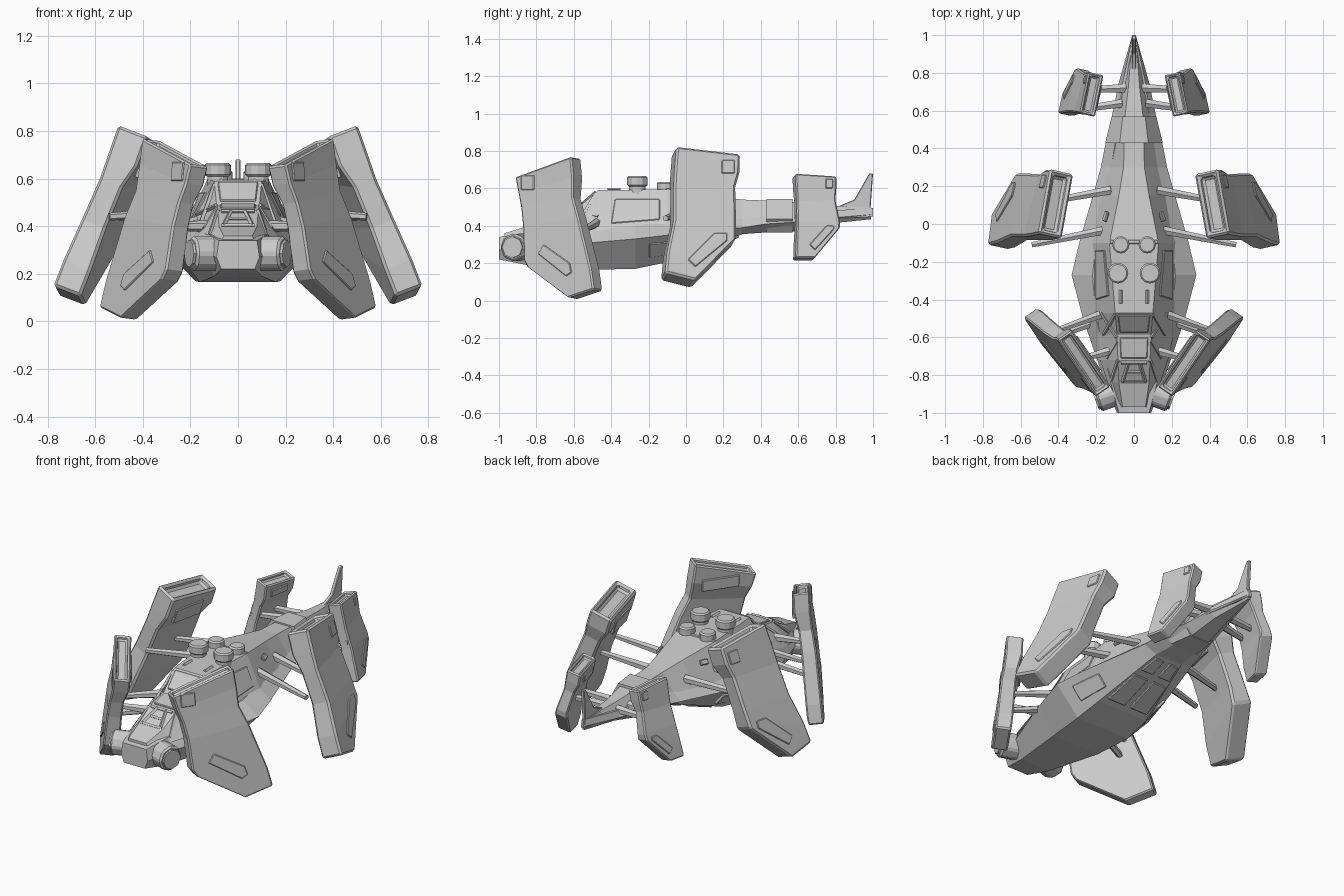
import bpy, bmesh
from mathutils import Vector, Matrix

V = Vector

def finish(name, bm, bevel=0, mirror=False):
    bmesh.ops.recalc_face_normals(bm, faces=bm.faces[:])
    me = bpy.data.meshes.new(name)
    bm.to_mesh(me)
    bm.free()
    ob = bpy.data.objects.new(name, me)
    bpy.context.collection.objects.link(ob)
    if bevel:
        b = ob.modifiers.new("bevel", 'BEVEL')
        b.width, b.segments, b.limit_method = bevel, 1, 'ANGLE'
        b.angle_limit = 0.6
    if mirror:
        m = ob.modifiers.new("mirror", 'MIRROR')
        m.use_mirror_merge = False
    return ob

def loft(name, rings, bevel=0, mirror=False, recess=None):
    bm = bmesh.new()
    vs = [[bm.verts.new(p) for p in r] for r in rings]
    n = len(vs[0])
    for a, b in zip(vs, vs[1:]):
        for i in range(n):
            bm.faces.new((a[i], a[(i + 1) % n], b[(i + 1) % n], b[i]))
    top, last = bm.faces.new(vs[0]), bm.faces.new(vs[-1])
    bmesh.ops.recalc_face_normals(bm, faces=bm.faces[:])
    if recess:
        bmesh.ops.inset_region(bm, faces=[top], thickness=recess, use_even_offset=True)
        bmesh.ops.inset_region(bm, faces=[top], thickness=recess * 0.4, depth=-recess * 1.6)
    return finish(name, bm, bevel, mirror)

def slab(name, pts, t=0.012, mirror=True, bevel=0.004):
    pts = [V(p) for p in pts]
    n = (pts[1] - pts[0]).cross(pts[2] - pts[0]).normalized() * t
    return loft(name, [[p - n for p in pts], [p + n for p in pts]], bevel, mirror)

def rod(name, a, b, r, segs=6, mirror=True, bevel=0.0, r2=None):
    a, b = V(a), V(b)
    bm = bmesh.new()
    m = Matrix.Translation((a + b) / 2) @ (b - a).to_track_quat('Z', 'Y').to_matrix().to_4x4()
    bmesh.ops.create_cone(bm, cap_ends=True, segments=segs, radius1=r, radius2=r2 or r,
                          depth=(b - a).length, matrix=m)
    return finish(name, bm, bevel, mirror)

# Lower hull: y, z bottom/middle/top, half widths bottom/middle/top
lower = [(-1.0, .22, .27, .34, .07, .09, .08), (-.85, .19, .29, .365, .10, .15, .12),
         (-.5, .165, .31, .38, .16, .27, .20), (-.27, .17, .33, .40, .18, .33, .22),
         (-.1, .205, .35, .42, .17, .29, .20), (.3, .355, .39, .44, .09, .175, .12),
         (.43, .365, .41, .46, .075, .15, .10), (.58, .37, .42, .465, .06, .115, .08),
         (.75, .41, .44, .475, .04, .08, .06), (.99, .435, .46, .50, .006, .012, .009)]
loft("lower_hull", [[(-a, y, zb), (a, y, zb), (b, y, zm), (c, y, zt), (-c, y, zt), (-b, y, zm)]
                    for y, zb, zm, zt, a, b, c in lower])

# Upper hull with stepped cockpit and tapering spine: y, z base/top, half widths
upper = [(-.97, .30, .36, .08, .06), (-.84, .34, .40, .14, .08), (-.72, .34, .465, .18, .085),
         (-.585, .34, .49, .21, .09), (-.47, .34, .59, .23, .10), (-.1, .36, .595, .24, .13),
         (.15, .38, .56, .19, .08), (.3, .39, .54, .155, .055), (.55, .42, .53, .11, .05),
         (.72, .43, .51, .08, .03), (.85, .44, .505, .045, .02), (1.0, .45, .495, .01, .006)]
loft("upper_hull", [[(-a, y, zb), (a, y, zb), (b, y, zt), (-b, y, zt)]
                    for y, zb, zt, a, b in upper])

# Tail collar and fin
loft("tail_collar", [[(-w, y, .435), (-w * .6, y, .365), (w * .6, y, .365), (w, y, .435),
                      (w * .5, y, .543), (-w * .5, y, .543)] for y, w in ((.43, .152), (.57, .118))])
slab("tail_fin", [(0, .78, .49), (0, .90, .54), (0, .98, .68), (0, 1.0, .68), (0, .985, .47)],
     .011, False)

# Cockpit windows, nose grille and side frames
def cross_panel(name, w1, y1, z1, w2, y2, z2, t=.009):
    slab(name, [(-w1, y1, z1), (w1, y1, z1), (w2, y2, z2), (-w2, y2, z2)], t, False)
cross_panel("windscreen", .075, -.57, .503, .085, -.48, .581)
cross_panel("front_window", .07, -.71, .467, .075, -.60, .487)
for z, y, w in ((.462, -.735, .07), (.43, -.785, .04), (.402, -.835, .07)):
    rod("grille_bar", (-w, y, z), (w, y, z), .009, 4, False)
rod("grille_brace", (.03, -.735, .464), (.06, -.835, .404), .009, 4)
for a, b in (((.10, -.48, .575), (.162, -.585, .40)), ((.173, -.47, .45), (.092, -.60, .487)),
             ((.088, -.62, .48), (.142, -.71, .39)), ((.085, -.72, .465), (.12, -.83, .36))):
    rod("cockpit_frame", a, b, .01, 4)

# Hull side plates, roof ribs and spine bulges
slab("side_hatch", [(.196, -.40, .41), (.20, -.14, .43), (.154, -.14, .54), (.131, -.38, .54)], .009)
slab("side_vent", [(.165, .02, .51), (.15, .07, .515), (.135, .06, .54), (.15, .01, .535)], .008)
rod("roof_rib", (.07, -.42, .594), (.07, -.35, .594), .009, 4)
slab("roof_seam", [(-.13, -.105, .595), (.13, -.105, .595), (.127, -.085, .592), (-.127, -.085, .592)],
     .006, False)

# Roof drums
for x, y, r, top in ((.07, -.11, .046, .635), (.085, -.26, .055, .665)):
    rod("roof_drum", (x, y, top - .055), (x, y, top), r, 12, bevel=.008)
    rod("roof_drum_base", (x, y, .57), (x, y, top - .04), r * .8, 12)

# Belly hatches
slab("belly_rear_hatch", [(.02, -.06, .22), (.14, -.06, .22), (.115, .14, .296), (.02, .14, .296)], .012)
slab("belly_tail_hatch", [(.02, .18, .311), (.10, .18, .311), (.08, .28, .348), (.02, .28, .348)], .012)
slab("belly_side_hatch", [(.21, -.20, .235), (.275, -.20, .31), (.235, -.02, .325), (.18, -.02, .26)], .012)

# Nose drums
rod("nose_drum", (.07, -.88, .285), (.195, -.925, .285), .076, 8, bevel=.01)
rod("nose_drum_cap", (.19, -.923, .285), (.206, -.929, .285), .058, 8)

# Engine pods: rows are y, z of front and back edge from top to bottom; bend gives outward reach by z
def pod(name, rows, bend, k, hatch, panel, inner):
    def reach(z):
        for (z1, f1), (z2, f2) in zip(bend, bend[1:]):
            if z >= z2 or (z2, f2) == bend[-1]:
                return f1 + (f2 - f1) * (z - z1) / (z2 - z1)
    slope = (bend[-1][1] - bend[0][1]) / (bend[0][0] - bend[-1][0])
    n = V((1, -k, slope)).normalized()
    P = lambda y, z: V((reach(z) + k * y, y, z))
    rings = []
    for yf, zf, yb, zb, t in rows:
        F, B = P(yf, zf), P(yb, zb)
        rings.append([F, B, B - n * t, F - n * t])
    loft(name, rings, .014, True, rows[0][4] * .17)
    y1, y2, z1, z2 = hatch
    slab(name + "_hatch", [P(y1, z1), P(y2, z1), P(y2, z2), P(y1, z2)], .006)
    slab(name + "_panel", [P(y, z) for y, z in panel], .006)
    y1, y2, z1, z2 = inner
    slab(name + "_inner_panel", [P(y, z) - n * rows[0][4] for y, z in
                                 ((y1, z1), (y2, z1), (y2, z2), (y1, z2))], .009)

pod("front_pod",
    [(-.915, .66, -.615, .77, .095), (-.90, .58, -.605, .66, .095), (-.885, .50, -.605, .55, .08),
     (-.875, .40, -.575, .44, .085), (-.87, .22, -.51, .17, .09), (-.85, .18, -.50, .10, .09),
     (-.63, .015, -.495, .06, .085)],
    [(.77, .835), (.60, .845), (.45, .88), (.03, .935)], .7,
    (-.88, -.81, .59, .67), [(-.79, .25), (-.64, .13), (-.61, .15), (-.62, .20), (-.76, .30)],
    (-.83, -.65, .60, .67))
pod("middle_pod",
    [(-.05, .825, .29, .785, .135), (-.06, .70, .288, .69, .135), (-.065, .60, .265, .61, .105),
     (-.065, .43, .27, .43, .11), (-.10, .26, .27, .335, .125), (-.11, .15, .05, .11, .125)],
    [(.82, .495), (.58, .575), (.36, .675), (.13, .76)], -.22,
    (.19, .26, .68, .75), [(.01, .22), (.05, .18), (.22, .32), (.22, .36), (.15, .36)],
    (0, .2, .65, .74))
pod("rear_pod",
    [(.585, .68, .805, .665, .085), (.59, .59, .805, .60, .085), (.592, .53, .80, .54, .065),
     (.595, .42, .825, .42, .07), (.59, .31, .823, .39, .08), (.587, .23, .69, .23, .075)],
    [(.68, .415), (.53, .445), (.40, .49), (.22, .535)], -.22,
    (.745, .785, .60, .65), [(.66, .30), (.69, .27), (.79, .38), (.79, .40), (.75, .40)],
    (.63, .75, .60, .645))

# Struts joining hull and pods, thicker at the hull
for a, b in (((.15, -.47, .42), (.40, -.56, .37)), ((.12, -.67, .40), (.30, -.72, .40)),
             ((.15, -.50, .34), (.43, -.60, .27)),
             ((.12, .18, .47), (.50, .11, .44)), ((.14, -.03, .47), (.54, -.11, .44)),
             ((.04, .72, .47), (.30, .71, .46)), ((.06, .64, .47), (.33, .60, .45))):
    rod("pod_strut", a, b, .026, 6, r2=.016)
